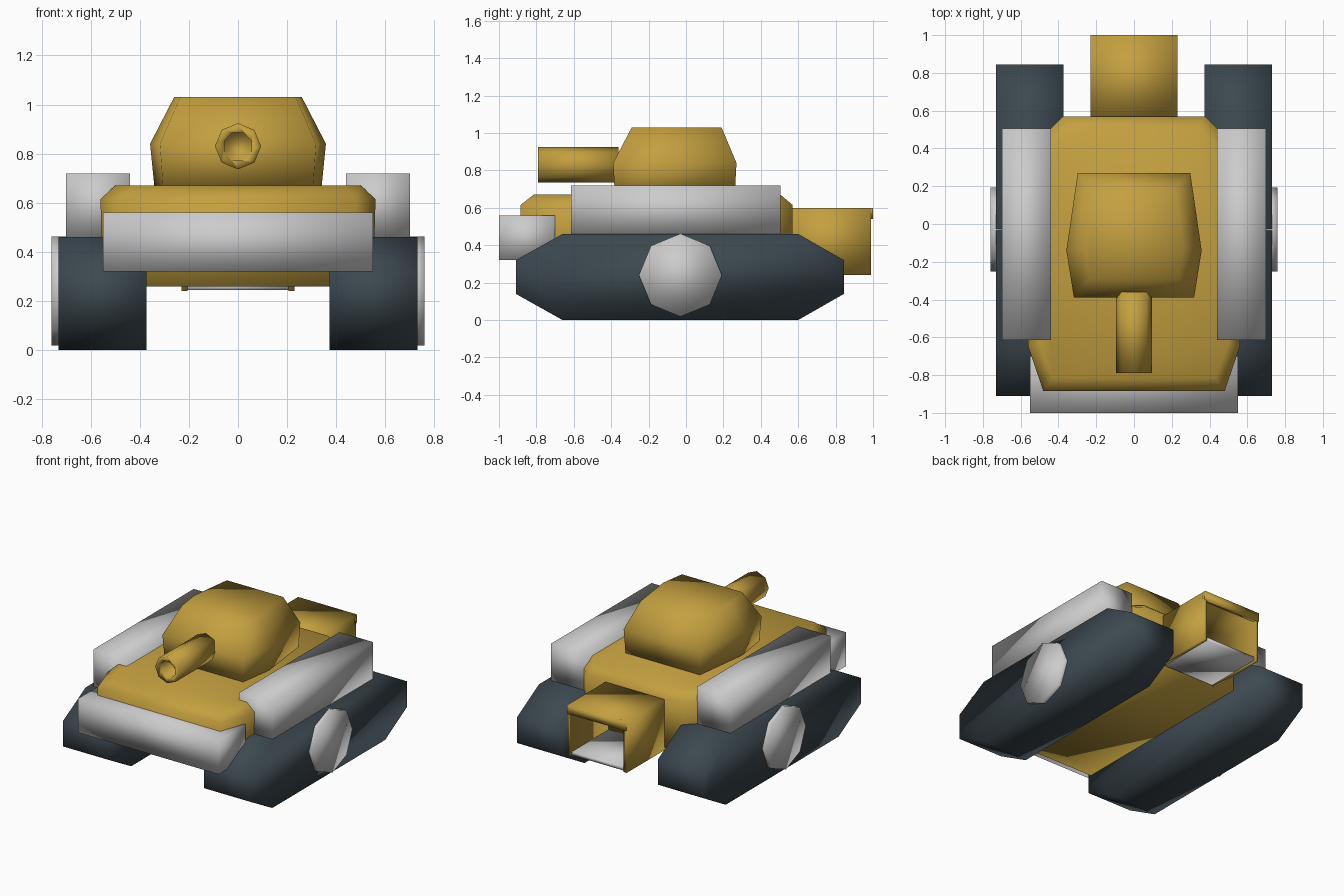
import bpy, bmesh, math

if "Cube" in bpy.data.objects:
    bpy.data.objects.remove(bpy.data.objects["Cube"])


def material(name, rgb):
    m = bpy.data.materials.new(name)
    m.diffuse_color = (*rgb, 1)
    m.use_nodes = True
    m.node_tree.nodes["Principled BSDF"].inputs["Base Color"].default_value = m.diffuse_color
    return m


YELLOW = material("yellow_paint", (0.55, 0.35, 0.05))
DARK = material("dark_rubber", (0.045, 0.065, 0.08))


def loft(name, rings, mat=None):
    """Skin a stack of equal-length rings and cap both ends."""
    bm = bmesh.new()
    rows = [[bm.verts.new(p) for p in ring] for ring in rings]
    n = len(rows[0])
    for a, b in zip(rows, rows[1:]):
        for i in range(n):
            j = (i + 1) % n
            bm.faces.new((a[i], a[j], b[j], b[i]))
    bm.faces.new(rows[0])
    bm.faces.new(rows[-1])
    bmesh.ops.recalc_face_normals(bm, faces=bm.faces)
    for f in bm.faces:
        f.smooth = True
    me = bpy.data.meshes.new(name)
    bm.to_mesh(me)
    bm.free()
    if mat:
        me.materials.append(mat)
    ob = bpy.data.objects.new(name, me)
    bpy.context.collection.objects.link(ob)
    return ob


def box(name, x, y, z, mat=None):
    return loft(name, [[(x[0], y[0], h), (x[1], y[0], h), (x[1], y[1], h), (x[0], y[1], h)]
                       for h in z], mat)


def along_x(name, profile, x0, x1, mat=None):
    return loft(name, [[(x, y, z) for y, z in profile] for x in (x0, x1)], mat)


def plan(half, z):
    """Mirror a half outline in plan into a closed ring at height z."""
    return [(x, y, z) for x, y in half] + [(-x, y, z) for x, y in reversed(half)]


def octagon(r, cz, y, turn=0.0):
    return [(r * math.sin(turn + i * math.pi / 4), y, cz + r * math.cos(turn + i * math.pi / 4))
            for i in range(8)]


# Tracks, hubs and side bins on both sides
track = [(-0.91, 0.14), (-0.66, 0), (0.60, 0), (0.845, 0.14),
         (0.845, 0.32), (0.60, 0.46), (-0.66, 0.46), (-0.91, 0.32)]
hub = [(-0.03 + x, z) for x, _, z in octagon(0.222, 0.24, 0)]
for side, s in (("right", 1), ("left", -1)):
    along_x(side + "_track", track, s * 0.373, s * 0.73, DARK)
    along_x(side + "_hub", hub, s * 0.70, s * 0.76)
    box(side + "_side_bin", sorted((s * 0.44, s * 0.70)), (-0.615, 0.505), (0.455, 0.72))

# Hull with chamfered top edge, and the front bumper
lower = [(0.48, -0.885), (0.55, -0.65), (0.55, 0.40), (0.375, 0.57)]
middle = [(0.48, -0.885), (0.56, -0.65), (0.56, 0.39), (0.375, 0.57)]
upper = [(0.43, -0.815), (0.50, -0.63), (0.50, 0.36), (0.34, 0.505)]
loft("hull", [plan(lower, 0.26), plan(middle, 0.615), plan(upper, 0.67)], YELLOW)
box("front_bumper", (-0.55, 0.55), (-1.0, -0.70), (0.32, 0.56))

# Turret
base = [(0.305, -0.38), (0.34, -0.14), (0.29, 0.26)]
waist = [(0.318, -0.39), (0.358, -0.14), (0.298, 0.27)]
roof = [(0.235, -0.29), (0.26, -0.12), (0.22, 0.19)]
loft("turret", [plan(base, 0.66), plan(waist, 0.84), plan(roof, 1.03)], YELLOW)

# Hollow gun barrel
loft("gun_barrel", [octagon(0.094, 0.83, -0.36), octagon(0.094, 0.83, -0.79),
                    octagon(0.06, 0.83, -0.785, math.pi / 8),
                    octagon(0.056, 0.83, -0.70, math.pi / 8)], YELLOW)

# Rear housing: open-ended channel with a grey floor
channel = [(-0.23, 0.24), (-0.23, 0.60), (0.23, 0.60), (0.23, 0.24),
           (0.205, 0.24), (0.205, 0.545), (-0.205, 0.545), (-0.205, 0.24)]
loft("rear_housing", [[(x, y, z) for x, z in channel] for y in (0.55, 0.99)], YELLOW)
box("rear_housing_lip", (-0.23, 0.23), (0.97, 1.0), (0.54, 0.60), YELLOW)
box("rear_housing_floor", (-0.205, 0.205), (0.55, 0.98), (0.245, 0.27))
